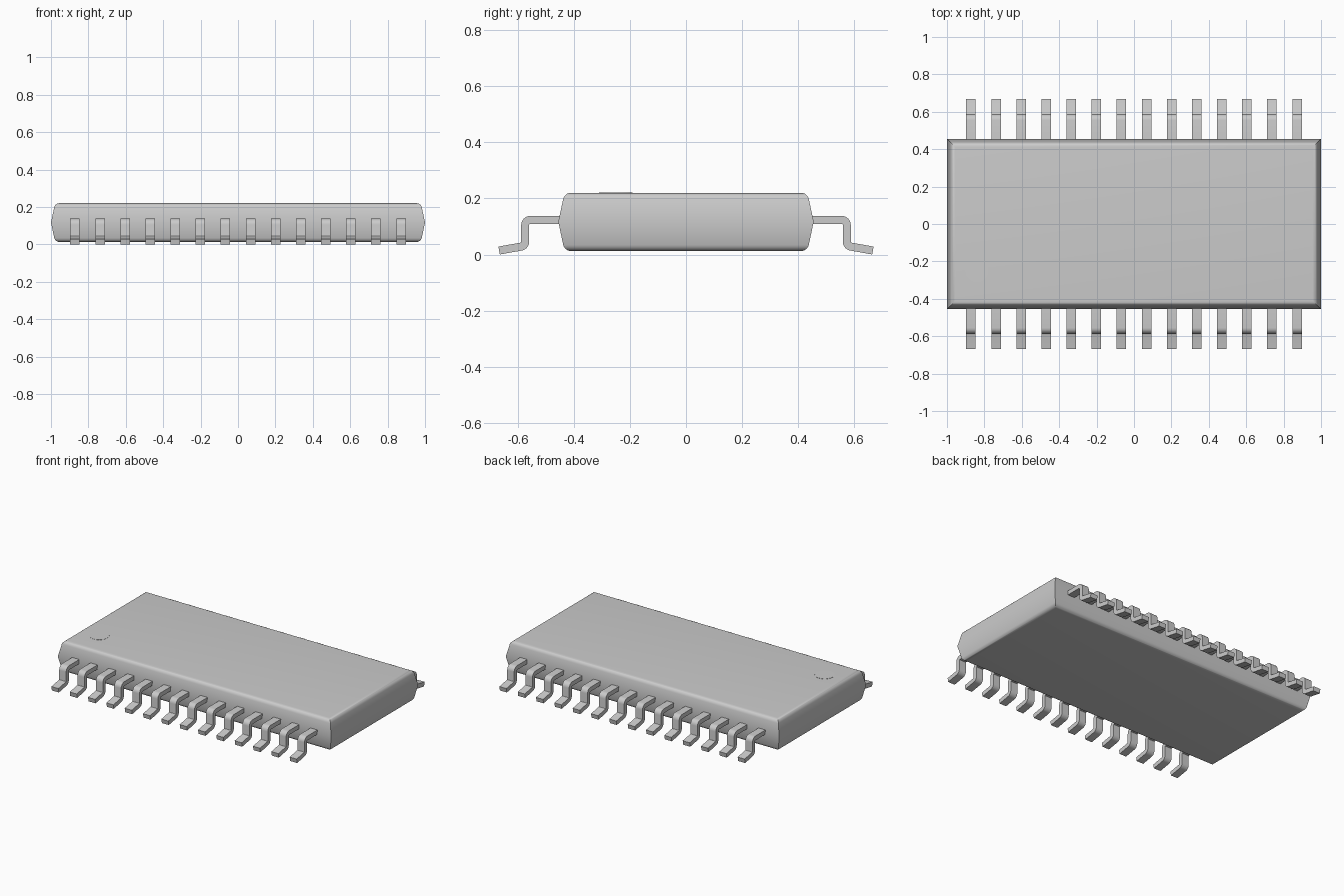
import bpy, bmesh, math
from mathutils import Vector

if "Cube" in bpy.data.objects:
    bpy.data.objects.remove(bpy.data.objects["Cube"])

grey = bpy.data.materials.new("light grey")
grey.diffuse_color = (0.6, 0.6, 0.6, 1)
grey.use_nodes = True
grey.node_tree.nodes["Principled BSDF"].inputs["Base Color"].default_value = grey.diffuse_color


def finish(name, bm, angle=35):
    bmesh.ops.recalc_face_normals(bm, faces=bm.faces[:])
    me = bpy.data.meshes.new(name)
    bm.to_mesh(me)
    bm.free()
    me.materials.append(grey)
    ob = bpy.data.objects.new(name, me)
    bpy.context.collection.objects.link(ob)
    bpy.ops.object.select_all(action='DESELECT')
    ob.select_set(True)
    bpy.context.view_layer.objects.active = ob
    bpy.ops.object.shade_smooth_by_angle(angle=math.radians(angle))
    return ob


def fillet(points, radius, steps=6):
    """Round the inner corners of an open 2D path."""
    out = [points[0]]
    for a, b, c in zip(points, points[1:], points[2:]):
        u, v = (a - b).normalized(), (c - b).normalized()
        half = u.angle(v) / 2
        centre = b + (u + v).normalized() * radius / math.sin(half)
        start = (b + u * radius / math.tan(half) - centre).normalized()
        end = (b + v * radius / math.tan(half) - centre).normalized()
        out += [centre + start.slerp(end, i / steps).normalized() * radius
                for i in range(steps + 1)]
    return out + [points[-1]]


def P(a, b):
    return Vector((a, b))


def loft(bm, rings):
    """Skin a row of four-cornered rings and cap both ends."""
    for r, s in zip(rings, rings[1:]):
        for i in range(4):
            j = (i + 1) % 4
            bm.faces.new((r[i], r[j], s[j], s[i]))
    bm.faces.new(rings[0])
    bm.faces.new(rings[-1])


CORNERS = ((-1, -1), (1, -1), (1, 1), (-1, 1))

# Moulded body: stacked rectangles with tapered sides and rounded rims
Z0, Z1, MID = 0.013, 0.22, 0.117
lower = fillet([P(0.2, Z0), P(0.022, Z0), P(0, MID)], 0.028)[1:]
upper = fillet([P(0, MID), P(0.022, Z1), P(0.2, Z1)], 0.028)[1:-1]
bm = bmesh.new()
loft(bm, [[bm.verts.new((sx * (1 - d), sy * (0.455 - d), z)) for sx, sy in CORNERS]
          for d, z in lower + upper])
finish("chip_body", bm)

# Gull-wing leads: bent strip, 14 per side
T, W, N, PITCH = 0.0285, 0.051, 14, 0.1341
path = fillet([P(0.42, 0.1235), P(0.573, 0.1235), P(0.573, 0.031), P(0.666, 0.0145)], 0.018)
for side, label in ((-1, "front"), (1, "back")):
    for k in range(N):
        x = (k - (N - 1) / 2) * PITCH
        bm = bmesh.new()
        rings = []
        for i, p in enumerate(path):
            t = (path[min(i + 1, len(path) - 1)] - path[max(i - 1, 0)]).normalized()
            n = P(-t.y, t.x) * T / 2
            rings.append([bm.verts.new((x + dx * W / 2, side * (p.x + s * n.x), p.y + s * n.y))
                          for dx, s in CORNERS])
        loft(bm, rings)
        finish(f"{label}_lead_{k + 1}", bm)

# Round corner mark on the top face
bm = bmesh.new()
bmesh.ops.create_cone(bm, cap_ends=True, segments=32, radius1=0.06, radius2=0.06, depth=0.002)
bmesh.ops.translate(bm, vec=(-0.84, -0.25, Z1), verts=bm.verts[:])
finish("corner_mark", bm)
